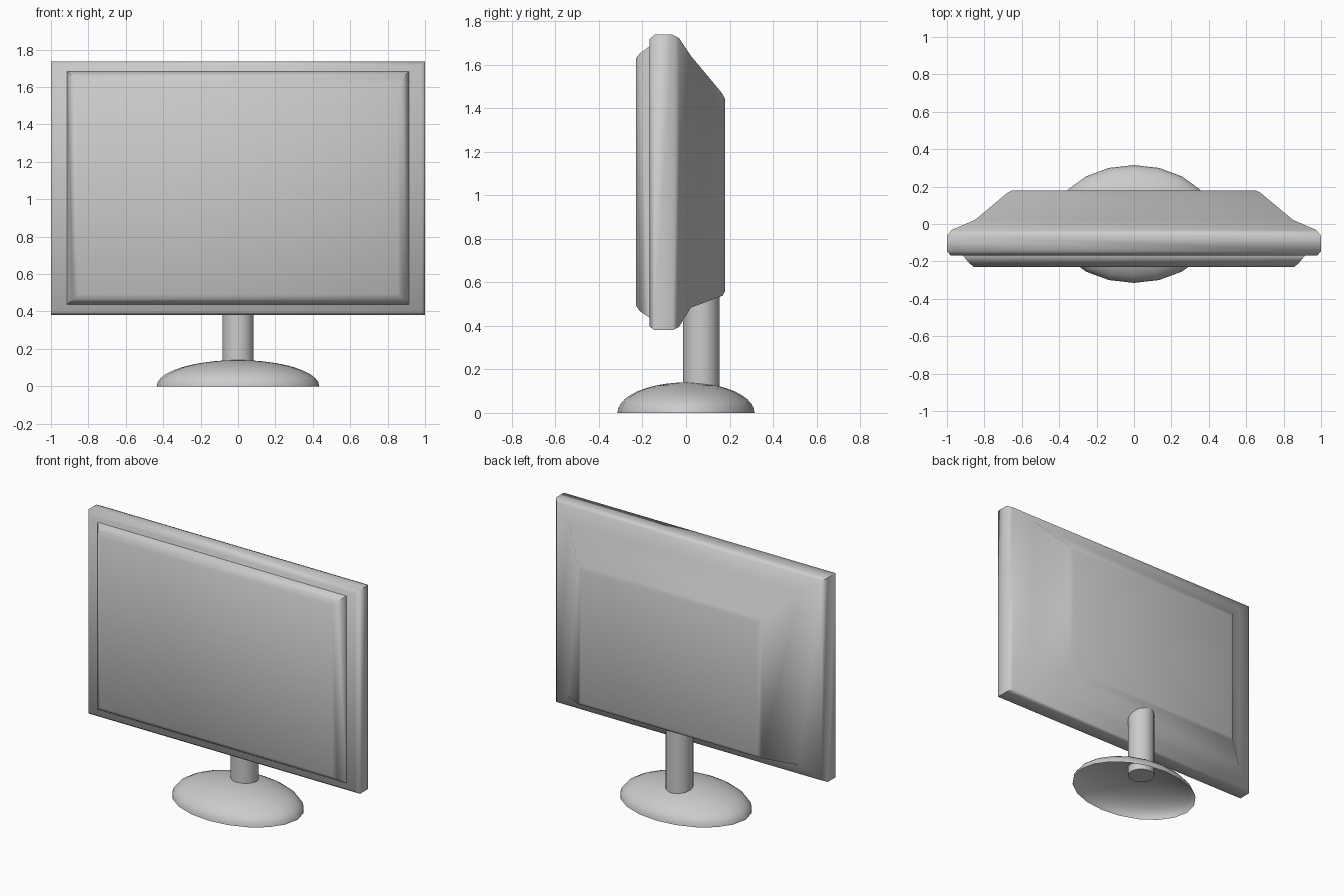
import bpy, bmesh
from math import sin, cos, pi, radians

cube = bpy.data.objects.get("Cube")
if cube:
    bpy.data.objects.remove(cube, do_unlink=True)

grey = bpy.data.materials.new("light_grey")
grey.use_nodes = True
colour = (0.6, 0.6, 0.6, 1)
grey.diffuse_color = colour
grey.node_tree.nodes["Principled BSDF"].inputs["Base Color"].default_value = colour


def loft(name, rings, cap_start=True, cap_end=True, angle=65):
    """Skin a list of equal-length point rings into one object."""
    bm = bmesh.new()
    loops = [[bm.verts.new(p) for p in ring] for ring in rings]
    n = len(loops[0])
    for a, b in zip(loops, loops[1:]):
        for i in range(n):
            j = (i + 1) % n
            bm.faces.new((a[i], a[j], b[j], b[i]))
    if cap_start:
        bm.faces.new(loops[0][::-1])
    if cap_end:
        bm.faces.new(loops[-1])
    bmesh.ops.recalc_face_normals(bm, faces=bm.faces)
    mesh = bpy.data.meshes.new(name)
    bm.to_mesh(mesh)
    bm.free()
    mesh.materials.append(grey)
    obj = bpy.data.objects.new(name, mesh)
    bpy.context.collection.objects.link(obj)
    bpy.ops.object.select_all(action='DESELECT')
    obj.select_set(True)
    bpy.context.view_layer.objects.active = obj
    bpy.ops.object.shade_smooth_by_angle(angle=radians(angle))
    return obj


def rect(y, half, low, high):
    return [(-half, y, low), (half, y, low), (half, y, high), (-half, y, high)]


def ellipse(rx, ry, z, cy=0, n=20):
    return [(rx * sin(2 * pi * i / n), cy + ry * cos(2 * pi * i / n), z) for i in range(n)]


# Housing: chamfered frame that tapers into the back cover
loft("housing", [rect(*r) for r in (
    (-0.168, 0.98, 0.397, 1.715),
    (-0.145, 1.0, 0.38, 1.737),
    (-0.062, 1.0, 0.38, 1.737),
    (-0.032, 0.975, 0.395, 1.722),
    (0.022, 0.85, 0.483, 1.64),
    (0.168, 0.675, 0.538, 1.465),
    (0.18, 0.65, 0.56, 1.44))])

# Screen: raised panel with soft bevelled border
loft("screen", [rect(*r) for r in (
    (-0.16, 0.915, 0.438, 1.683),
    (-0.168, 0.915, 0.438, 1.683),
    (-0.211, 0.88, 0.466, 1.652),
    (-0.23, 0.855, 0.493, 1.628))])

# Stand post, reaching from inside the foot into the housing
loft("stand_post", [ellipse(0.084, 0.084, z, 0.07) for z in (0.08, 0.6)])

# Foot: hollow half-ellipsoid, open underneath
rings = [ellipse(0.435 * cos(t), 0.315 * cos(t), 0.14 * sin(t))
         for t in (i * pi / 20 for i in range(10))]
foot = loft("foot", rings, cap_start=False, cap_end=False)
bm = bmesh.new()
bm.from_mesh(foot.data)
crown = [e for e in bm.edges if e.is_boundary and e.verts[0].co.z > 0.1]
tip = bm.verts.new((0, 0, 0.14))
for e in crown:
    bm.faces.new((e.verts[0], e.verts[1], tip)).smooth = True
bmesh.ops.recalc_face_normals(bm, faces=bm.faces)
if sum(f.normal.z for f in bm.faces) < 0:
    bmesh.ops.reverse_faces(bm, faces=bm.faces)
bm.to_mesh(foot.data)
bm.free()
